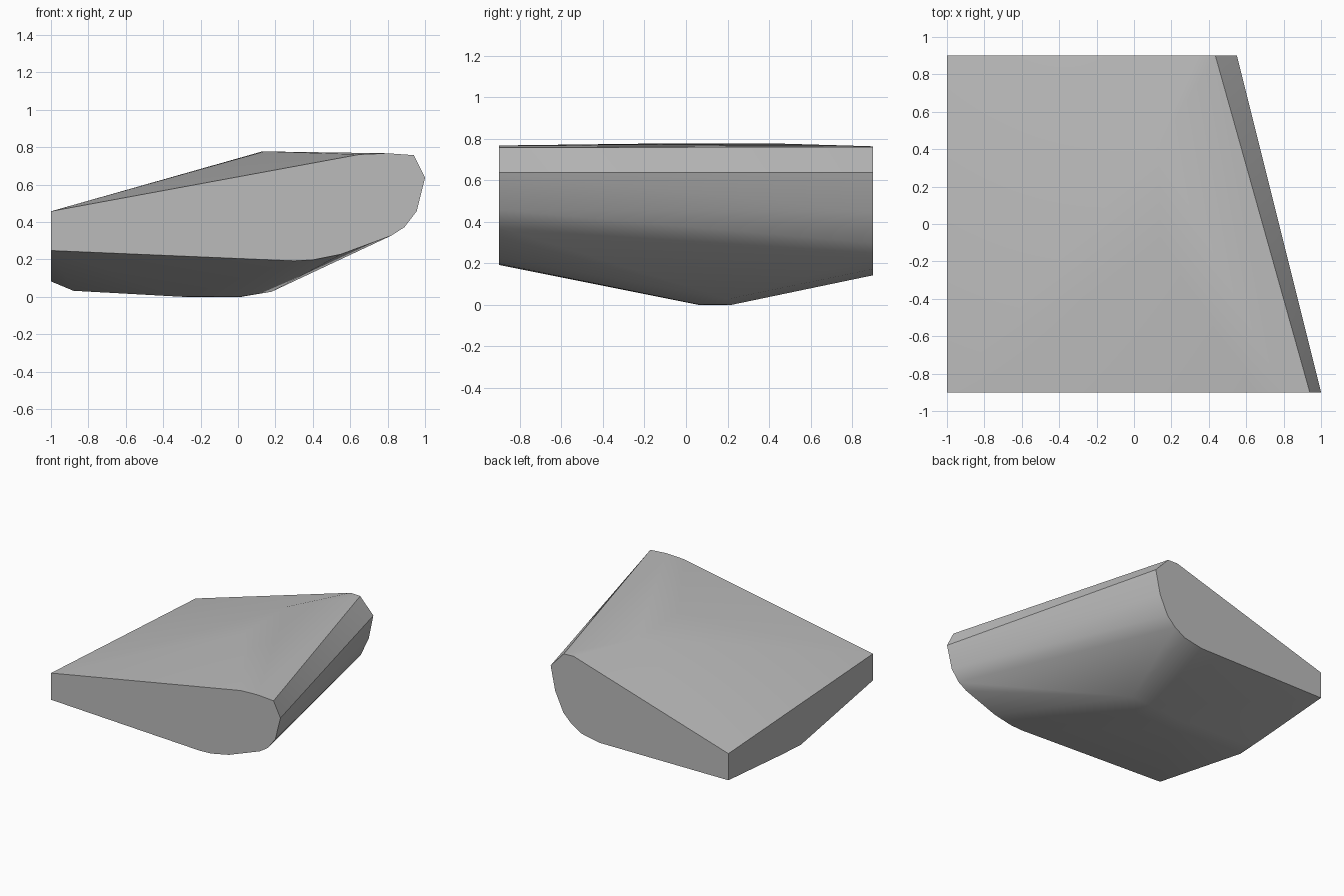
import bpy, bmesh, math

cube = bpy.data.objects.get("Cube")
if cube:
    bpy.data.objects.remove(cube)

# Stone colour
stone = bpy.data.materials.new("stone_grey")
stone.use_nodes = True
grey = (0.5, 0.5, 0.5, 1)
stone.diffuse_color = grey
stone.node_tree.nodes["Principled BSDF"].inputs["Base Color"].default_value = grey

# End profiles as (x, z): blunt on the left, rounded on the right
front = [(-1, .46), (.65, .764), (.80, .77), (.94, .76), (1, .64), (.955, .46),
         (.89, .375), (.82, .33), (.55, .23), (.4, .2), (.3, .195), (-1, .25)]
back = [(-1, .36), (.35, .766), (.435, .763), (.55, .64), (.51, .45),
        (.44, .30), (.37, .23), (.28, .175), (.12, .145), (-1, .15)]
# Low crown on top and keel underneath as (x, y, z)
crown = [(.13, .42, .78), (.14, -.1, .78)]
keel = [(-1, .25, .1), (-1, 0, .085), (-.88, .2, .035), (-.88, .08, .035),
        (-.3, .06, .003), (-.25, .2, .003), (.02, .06, .005), (.02, .22, .003),
        (.18, .2, .03)]

points = [(x, -.9, z) for x, z in front] + [(x, .9, z) for x, z in back]
points += crown + keel

# Wrap the profiles into one solid
bm = bmesh.new()
for p in points:
    bm.verts.new(p)
result = bmesh.ops.convex_hull(bm, input=bm.verts)
loose = {g for g in result["geom_interior"] + result["geom_unused"]
         if isinstance(g, bmesh.types.BMVert)}
bmesh.ops.delete(bm, geom=list(loose), context='VERTS')
# Merge the flat ends into single faces
bmesh.ops.dissolve_limit(bm, angle_limit=math.radians(.5), verts=bm.verts, edges=bm.edges)
bmesh.ops.recalc_face_normals(bm, faces=bm.faces)
low = min(v.co.z for v in bm.verts)
bmesh.ops.translate(bm, verts=bm.verts, vec=(0, 0, -low))

mesh = bpy.data.meshes.new("stone_slab")
bm.to_mesh(mesh)
bm.free()
mesh.materials.append(stone)
slab = bpy.data.objects.new("stone_slab", mesh)
bpy.context.collection.objects.link(slab)

# Soft shading over the top and belly, crisp rims
bpy.ops.object.select_all(action='DESELECT')
slab.select_set(True)
bpy.context.view_layer.objects.active = slab
bpy.ops.object.shade_smooth_by_angle(angle=math.radians(35))
